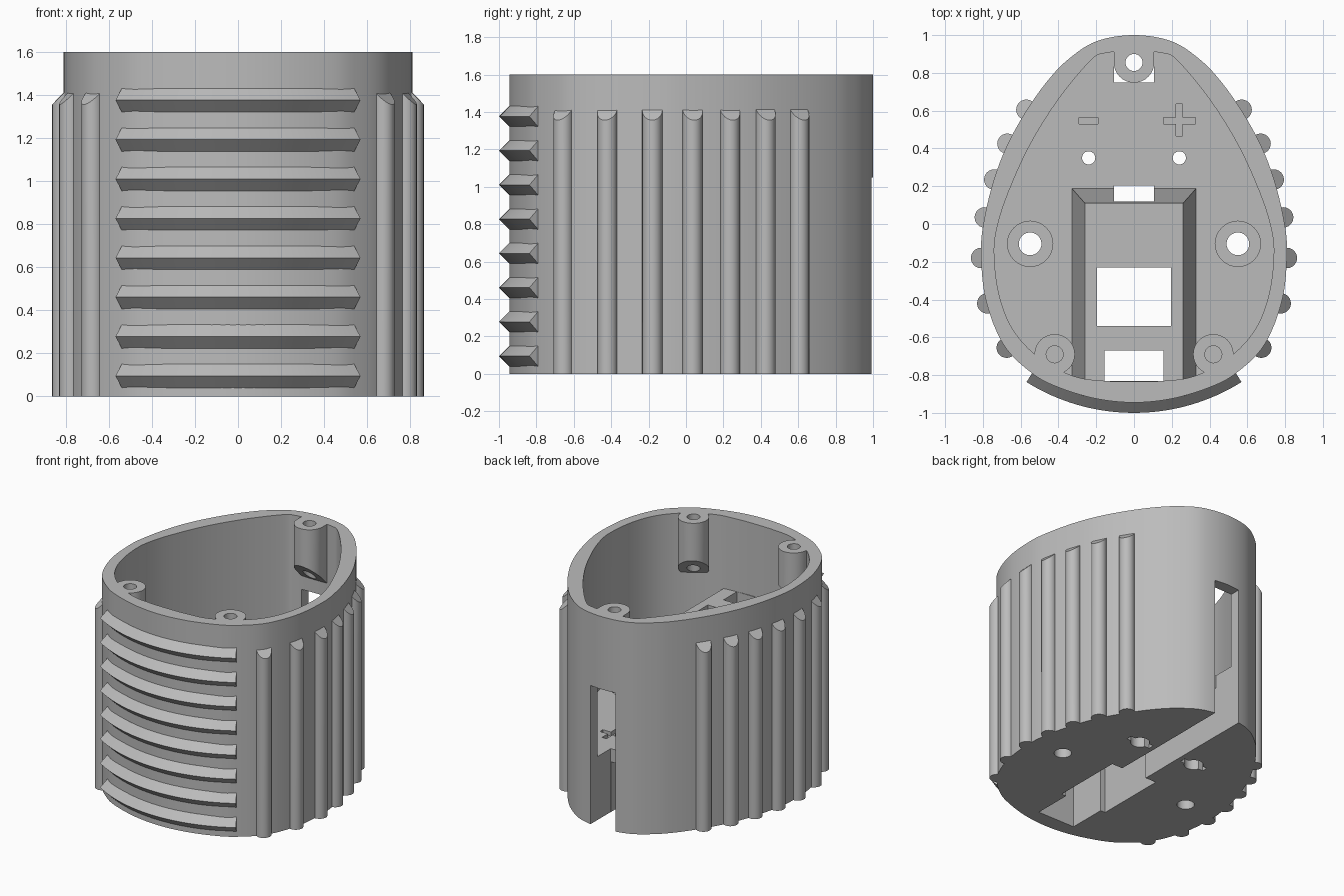
import bpy, bmesh, math
from mathutils import Vector

cube = bpy.data.objects.get("Cube")
if cube:
    bpy.data.objects.remove(cube, do_unlink=True)

grey = bpy.data.materials.new("plain grey")
grey.use_nodes = True
COLOUR = (0.5, 0.5, 0.5, 1)
grey.diffuse_color = COLOUR
grey.node_tree.nodes["Principled BSDF"].inputs["Base Color"].default_value = COLOUR

HEIGHT, FLOOR, HOOD = 1.6, 0.48, 1.05


def finish(bm, name):
    bmesh.ops.recalc_face_normals(bm, faces=bm.faces)
    mesh = bpy.data.meshes.new(name)
    bm.to_mesh(mesh)
    bm.free()
    mesh.materials.append(grey)
    ob = bpy.data.objects.new(name, mesh)
    bpy.context.scene.collection.objects.link(ob)
    return ob


def loft(name, rings, planes=()):
    """Solid through matching rings of points, trimmed by (point, normal) planes."""
    bm = bmesh.new()
    loops = [[bm.verts.new(p) for p in ring] for ring in rings]
    n = len(loops[0])
    for a, b in zip(loops, loops[1:]):
        for i in range(n):
            bm.faces.new((a[i], a[(i + 1) % n], b[(i + 1) % n], b[i]))
    bm.faces.new(loops[0][::-1])
    bm.faces.new(loops[-1])
    for point, normal in planes:
        cut = bmesh.ops.bisect_plane(bm, geom=bm.verts[:] + bm.edges[:] + bm.faces[:],
                                     plane_co=point, plane_no=normal, clear_outer=True)
        edges = [e for e in cut["geom_cut"] if isinstance(e, bmesh.types.BMEdge)]
        bmesh.ops.contextual_create(bm, geom=edges)
    return finish(bm, name)


def prism(name, outline, z0, z1, planes=()):
    return loft(name, [[(x, y, z) for x, y in outline] for z in (z0, z1)], planes)


def rect(x0, x1, y0, y1):
    return [(x0, y0), (x1, y0), (x1, y1), (x0, y1)]


def circle(x, y, r, n=32):
    return [(x + r * math.cos(math.tau * i / n), y + r * math.sin(math.tau * i / n))
            for i in range(n)]


def smooth_loop(half, steps=8):
    """Mirror a half outline (back to front) and run a smooth curve through it."""
    pts = [Vector(p) for p in half + [(-x, y) for x, y in half[-2:0:-1]]]
    n, out = len(pts), []
    for i in range(n):
        a, b, c, d = (pts[(i + k) % n] for k in (-1, 0, 1, 2))
        for s in range(steps):
            t = s / steps
            p = 0.5 * (2 * b + (c - a) * t + (2 * a - 5 * b + 4 * c - d) * t ** 2
                       + (3 * b - a - 3 * c + d) * t ** 3)
            out.append((p.x, p.y))
    return out


def boolean(target, tool, op="DIFFERENCE"):
    tool.hide_render = True
    mod = target.modifiers.new("cut", "BOOLEAN")
    mod.operation, mod.solver, mod.object = op, "EXACT", tool
    bpy.context.view_layer.update()
    deps = bpy.context.evaluated_depsgraph_get()
    mesh = bpy.data.meshes.new_from_object(target.evaluated_get(deps))
    target.modifiers.clear()
    target.data = mesh
    bpy.data.objects.remove(tool, do_unlink=True)


def shade(ob):
    bpy.ops.object.select_all(action="DESELECT")
    ob.select_set(True)
    bpy.context.view_layer.objects.active = ob
    bpy.ops.object.shade_smooth_by_angle(angle=math.radians(30))


outer = smooth_loop([(0, 1), (.2, .967), (.35, .87), (.46, .755), (.57, .6), (.67, .42),
                     (.74, .24), (.79, .04), (.81, -.14), (.785, -.4), (.69, -.64),
                     (.54, -.79), (.4, -.865), (.2, -.925), (0, -.945)])
inner = smooth_loop([(0, .915), (.15, .905), (.23, .865), (.4, .66), (.55, .42), (.66, .18),
                     (.72, 0), (.74, -.15), (.715, -.37), (.64, -.56), (.5, -.71),
                     (.32, -.805), (.16, -.83), (0, -.835)])

# Egg-shaped body, and the cavity with bosses and hood left standing in it
body = prism("egg_body", outer, 0, HEIGHT)
cavity = prism("cavity", inner, FLOOR, HEIGHT + .1)

hood = loft("hood", [[(x, y, FLOOR - .05) for x, y in rect(-.335, .335, -.95, .195)],
                     [(x, y, HOOD) for x, y in rect(-.26, .26, -.95, .11)]])
boolean(cavity, hood)

# Screw bosses with sloped undersides
bosses = [(0, .855, (0, -1)), (.42, -.69, (-.52, .85)), (-.42, -.69, (.52, .85))]
for x, y, (dx, dy) in bosses:
    slope = [((x, y, 1.21), (dx, dy, -1))]
    boolean(cavity, prism("boss", circle(x, y, .107), .8, HEIGHT + .2, slope))
boolean(cavity, prism("back_boss_web", rect(-.107, .107, .855, .99), .8, HEIGHT + .2,
                      [((0, .855, 1.21), (0, -1, -1))]))
boolean(body, cavity)
for x, y, _ in bosses:
    boolean(body, prism("screw_hole", circle(x, y, .045), 1, HEIGHT + .1))

# Cable slot in the back wall, channel under the floor, pockets under the hood
for area, z0, z1 in [
    (rect(-.105, .105, .75, 1.2), -.1, 1.05),
    (rect(-.104, .104, .15, .8), -.11, .38),
    (rect(-.105, .105, -.1, .205), -.12, .98),
    (rect(-.195, .195, -.54, 0), -.13, .981),
    (rect(-.155, .155, -.83, -.5), -.14, .982),
    (rect(-.195, .195, -.54, -.23), .9, 1.2),
    (rect(-.155, .155, -.83, -.67), .9, 1.21),
]:
    boolean(body, prism("opening", area, z0, z1))

# Floor holes, counterbores and keyed wire holes
for side in (-1, 1):
    mx, wx = side * .55, side * .24
    boolean(body, prism("mount_hole", circle(mx, -.105, .06), -.1, .7))
    boolean(body, prism("counterbore", circle(mx, -.105, .12), FLOOR - .05, .7))
    boolean(body, prism("wire_hole", circle(wx, .35, .035, 24), -.1, .7))
    boolean(body, prism("wire_socket", circle(wx, .35, .065), -.1, .3))
    boolean(body, prism("socket_key", rect(wx - .1, wx + .1, .328, .372), -.11, .25))
    # Engraved polarity marks
    boolean(body, prism("mark_bar", rect(wx - .05 - .035 * (side > 0), wx + .05 + .035 * (side > 0),
                                         .53, .565), FLOOR - .03, .6))
boolean(body, prism("mark_upright", rect(.222, .258, .465, .635), FLOOR - .031, .61))
shade(body)

# Half-round grip ribs with sloped tops on both sides
for i, y in enumerate([-.655, -.42, -.18, .035, .235, .425, .605]):
    near = min((k for k in range(len(outer)) if outer[k][0] > 0),
               key=lambda k: abs(outer[k][1] - y))
    x = outer[near][0]
    (ax, ay), (bx, by) = outer[near - 1], outer[(near + 1) % len(outer)]
    normal = Vector((ay - by, bx - ax)).normalized()
    if normal.x < 0:
        normal = -normal
    for side, label in ((1, "left"), (-1, "right")):
        rib = prism(f"{label}_rib_{i + 1}", circle(side * x, y, .054, 24), 0, 1.5,
                    [((side * x, y, 1.41), (side * normal.x, normal.y, 1))])
        shade(rib)

# Curved triangular fins across the front
RADIUS, CENTRE = 1.02, .075
SPAN = math.asin(.54 / RADIUS)
for i in range(8):
    z = .095 + i * .183
    rings = []
    for k in range(25):
        a = SPAN * (k / 12 - 1)
        rings.append([((RADIUS + d) * math.sin(a), CENTRE - (RADIUS + d) * math.cos(a), z + h)
                      for d, h in ((-.03, .055), (0, .055), (.055, 0), (0, -.055), (-.03, -.055))])
    shade(loft(f"front_fin_{i + 1}", rings))
